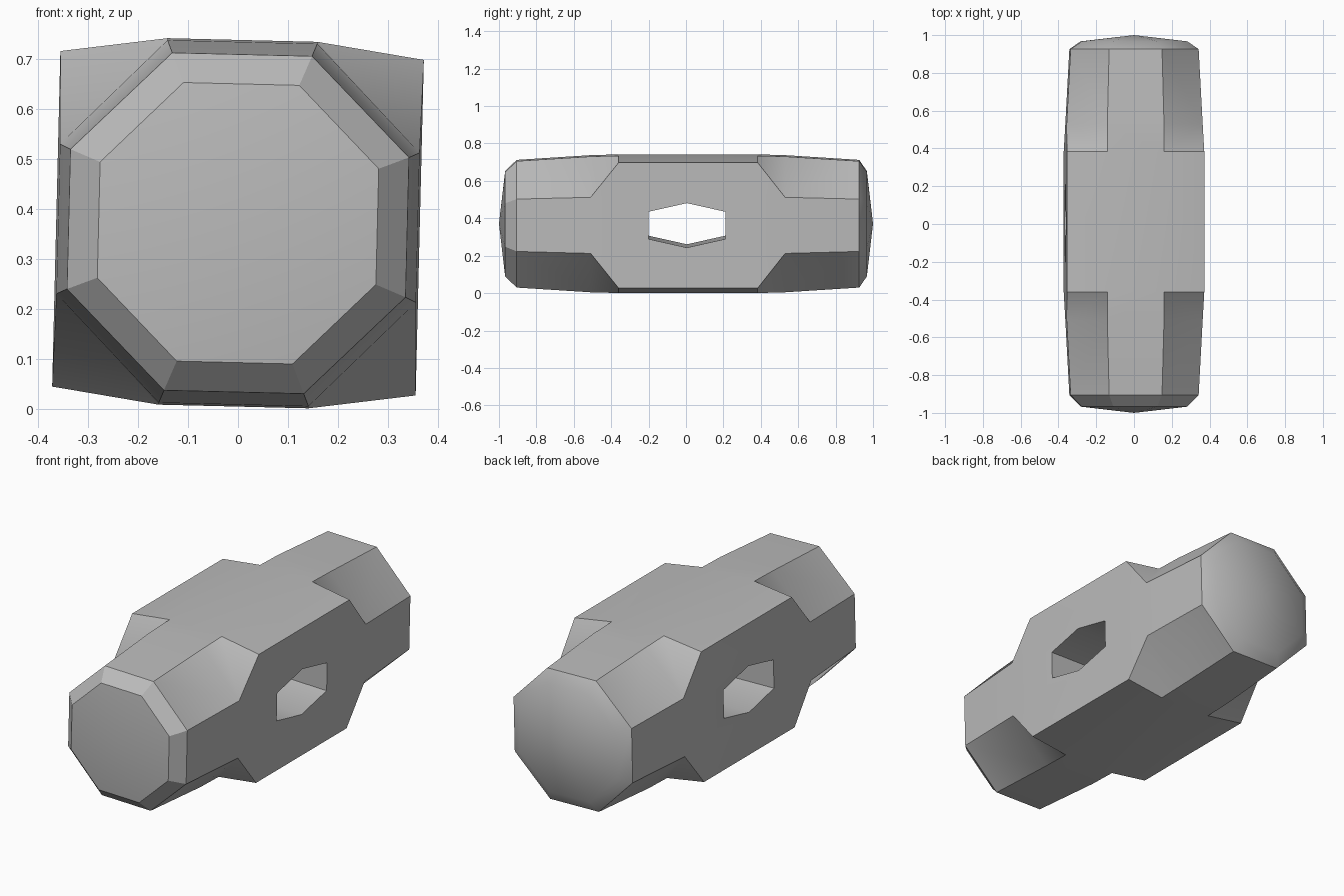
import bpy, bmesh
from math import radians
from mathutils import Matrix

cube = bpy.data.objects.get("Cube")
if cube:
    bpy.data.objects.remove(cube, do_unlink=True)

steel = bpy.data.materials.new("grey steel")
steel.use_nodes = True
colour = (0.5, 0.5, 0.5, 1)
steel.diffuse_color = colour
steel.node_tree.nodes["Principled BSDF"].inputs["Base Color"].default_value = colour

TILT = Matrix.Translation((0, 0, 0.371)) @ Matrix.Rotation(radians(1.4), 4, "Y")
QUADS = [(1, 1), (-1, 1), (-1, -1), (1, -1)]


def octagon(bm, y, r, rz, e):
    """Pairs of (side point, top/bottom point) for each quadrant."""
    return [(bm.verts.new((sx * r, y, sz * e)), bm.verts.new((sx * e, y, sz * rz)))
            for sx, sz in QUADS]


def loop(ring):
    """Order the octagon points around the axis."""
    out = []
    for i, (side, cap) in enumerate(ring):
        out += [side, cap] if i % 2 == 0 else [cap, side]
    return out


def bridge(bm, a, b):
    for i in range(len(a)):
        j = (i + 1) % len(a)
        bm.faces.new((a[i], a[j], b[j], b[i]))


def make_object(name, bm):
    bmesh.ops.recalc_face_normals(bm, faces=bm.faces[:])
    mesh = bpy.data.meshes.new(name)
    bm.transform(TILT)
    bm.to_mesh(mesh)
    bm.free()
    mesh.materials.append(steel)
    obj = bpy.data.objects.new(name, mesh)
    bpy.context.collection.objects.link(obj)
    return obj


# Hammer head: square middle with four corners, octagonal striking ends
bm = bmesh.new()
middles = []
for s, shoulder, notch, rim, face in ((-1, -0.36, -0.51, -0.905, -0.967),
                                      (1, 0.383, 0.53, 0.926, 0.967)):
    middle = octagon(bm, shoulder, 0.364, 0.367, 0.15)
    corners = [bm.verts.new((sx * 0.364, shoulder, sz * 0.336)) for sx, sz in QUADS]
    neck = octagon(bm, notch, 0.36, 0.363, 0.15)
    for i in range(4):
        (side, cap), (nside, ncap) = middle[i], neck[i]
        bm.faces.new((cap, corners[i], nside, ncap))     # sloping notch
        bm.faces.new((corners[i], side, nside))
    m, n = loop(middle), loop(neck)
    for i in range(1, 8, 2):                              # flats into the end
        j = (i + 1) % 8
        bm.faces.new((m[i], m[j], n[j], n[i]))
    rim_ring = loop(octagon(bm, rim, 0.339, 0.338, 0.14))
    face_ring = loop(octagon(bm, face, 0.279, 0.279, 0.116))
    bridge(bm, n, rim_ring)
    bridge(bm, rim_ring, face_ring)
    tip = bm.verts.new((0, s, 0))                         # shallow dome
    for i in range(8):
        bm.faces.new((face_ring[i], face_ring[(i + 1) % 8], tip))
    full = []
    for i, (side, cap) in enumerate(middle):
        trio = [side, corners[i], cap]
        full += trio if i % 2 == 0 else trio[::-1]
    middles.append(full)
bridge(bm, *middles)
head = make_object("hammer_head", bm)

# Six-sided handle hole through the middle
bm = bmesh.new()
hole = [(-0.2, -0.073), (0.005, -0.119), (0.21, -0.073),
        (0.21, 0.073), (0.005, 0.119), (-0.2, 0.073)]
ends = [[bm.verts.new((x, y, z)) for y, z in hole] for x in (-0.6, 0.6)]
bridge(bm, *ends)
for end in ends:
    bm.faces.new(end)
cutter = make_object("handle_hole_cutter", bm)
cutter.hide_render = True

cut = head.modifiers.new("handle_hole", "BOOLEAN")
cut.operation = "DIFFERENCE"
cut.solver = "EXACT"
cut.object = cutter
bpy.ops.object.select_all(action="DESELECT")
head.select_set(True)
bpy.context.view_layer.objects.active = head
bpy.ops.object.modifier_apply(modifier=cut.name)
bpy.data.objects.remove(cutter, do_unlink=True)
bpy.ops.object.shade_smooth_by_angle(angle=radians(30))
